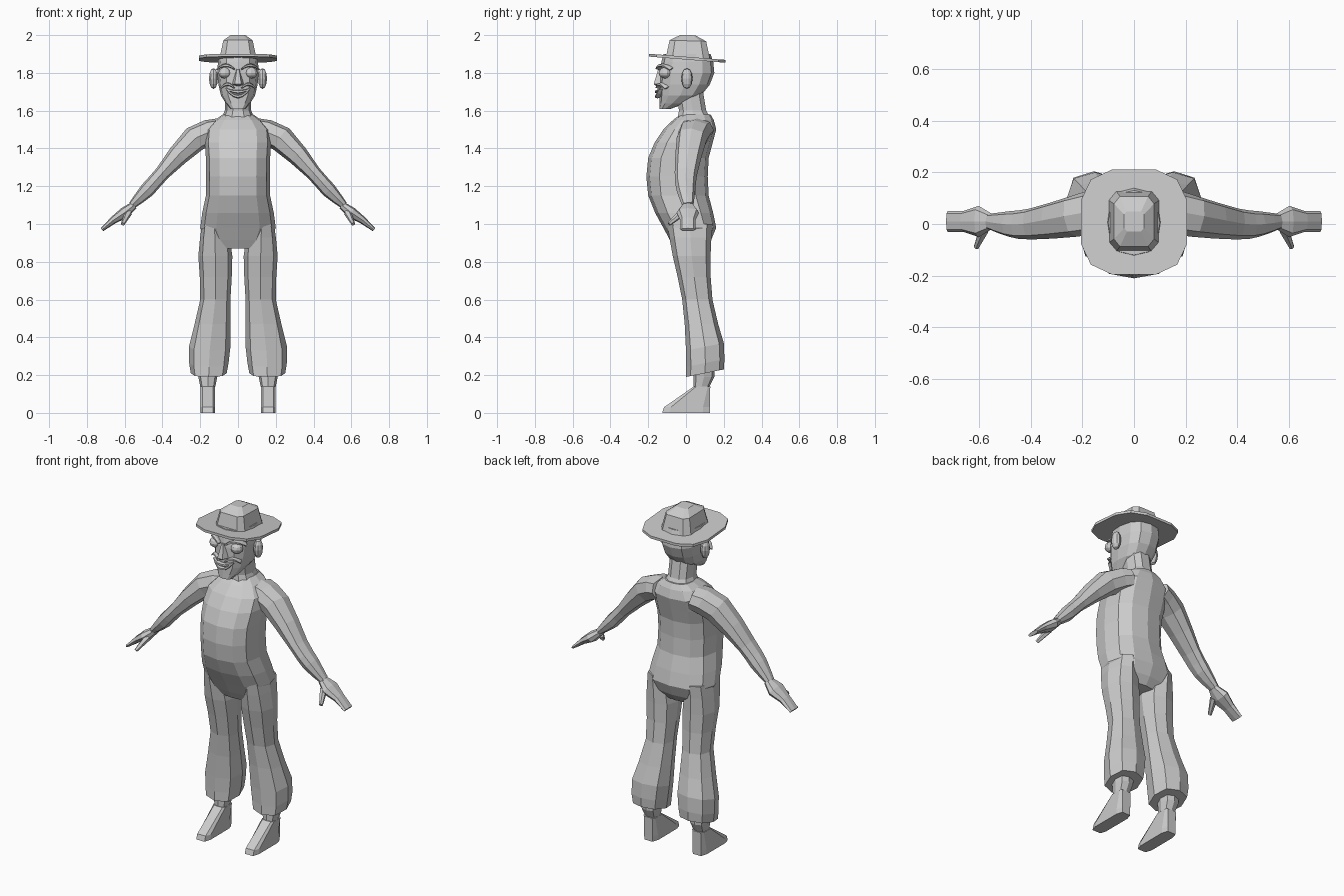
import bpy, bmesh, math
from mathutils import Vector, Matrix

cube = bpy.data.objects.get("Cube")
if cube:
    bpy.data.objects.remove(cube, do_unlink=True)

grey = bpy.data.materials.new("plain grey")
grey.use_nodes = True
tone = (.6, .6, .6, 1)
grey.diffuse_color = tone
grey.node_tree.nodes["Principled BSDF"].inputs["Base Color"].default_value = tone


def finish(name, bm):
    """Turn a bmesh into a flat shaded grey object."""
    bmesh.ops.recalc_face_normals(bm, faces=bm.faces)
    mesh = bpy.data.meshes.new(name)
    bm.to_mesh(mesh)
    bm.free()
    mesh.materials.append(grey)
    obj = bpy.data.objects.new(name, mesh)
    bpy.context.collection.objects.link(obj)


def rounded(value, power):
    """Push a sine or cosine outwards to square off a circle."""
    return math.copysign(abs(value) ** (2 / power), value)


def loft(name, rings, sides=8, power=2.5, turn=0):
    """Skin rounded-square rings, each given as centre and two half axes."""
    bm = bmesh.new()
    angles = [math.tau * (i + turn) / sides for i in range(sides)]
    loops = [[bm.verts.new(centre
                           + across * rounded(math.cos(angle), power)
                           + along * rounded(math.sin(angle), power))
              for angle in angles] for centre, across, along in rings]
    for low, high in zip(loops, loops[1:]):
        for i in range(sides):
            bm.faces.new((low[i - 1], low[i], high[i], high[i - 1]))
    bm.faces.new(loops[0])
    bm.faces.new(loops[-1])
    finish(name, bm)


def smooth(rows):
    """Add a curved in-between row after each row but the last."""
    result = []
    last = len(rows) - 1
    for i in range(last):
        before, start = rows[max(i - 1, 0)], rows[i]
        end, after = rows[i + 1], rows[min(i + 2, last)]
        middle = [(9 * (b + c) - a - d) / 16
                  for a, b, c, d in zip(before, start, end, after)]
        result += [start, middle]
    return result + [rows[last]]


def level_ring(height, half_width, front, back, x=0, slope=0):
    """A ring lying flat, or leaning along its depth by the slope."""
    half_depth = (back - front) / 2
    return (Vector((x, (front + back) / 2, height)),
            Vector((half_width, 0, 0)),
            Vector((0, half_depth, slope * half_depth)))


def level(rows, x=0, slope=0):
    return [level_ring(*row, x, slope) for row in rows]


def limb(rows, side):
    """Rings across a path of x, y, z, half thickness and half depth."""
    points = [Vector((side * x, y, z)) for x, y, z, thick, depth in rows]
    ends = [points[0]] + points + [points[-1]]
    rings = []
    for i, (x, y, z, thick, depth) in enumerate(rows):
        direction = (ends[i + 2] - ends[i]).normalized()
        across = Vector((0, 1, 0)).cross(direction).normalized()
        rings.append((points[i], across * thick, direction.cross(across) * depth))
    return rings


def face_fold(name, start, end, height, bend, side=1):
    """A tapered ridge wrapped round the face, its ends raised by the bend."""
    steps = 6
    rows = []
    for i in range(steps + 1):
        t = 2 * i / steps - 1
        x = (start + end) / 2 + t * (end - start) / 2
        rows.append((x, 6 * x * x - .15, height + bend * t * t,
                     .01 - .006 * abs(t), .015))
    loft(name, limb(rows, side), sides=6)


def ball(name, centre, size):
    bm = bmesh.new()
    bmesh.ops.create_uvsphere(
        bm, u_segments=10, v_segments=6, radius=1,
        matrix=Matrix.LocRotScale(Vector(centre), None, Vector(size)))
    finish(name, bm)


# Torso with a round belly, as height, half width, front and back
loft("torso", level(smooth([
    (.87, .13, -.06, .1), (.98, .2, -.12, .16), (1.15, .17, -.2, .12),
    (1.35, .17, -.2, .12), (1.5, .17, -.12, .16), (1.58, .08, -.03, .13)])), sides=12)

# Neck and head
loft("neck", level([
    (1.55, .09, -.05, .14), (1.6, .07, -.04, .11), (1.72, .07, -.06, .09)]), sides=10)
loft("head", level(smooth([
    (1.61, .04, -.14, -.08), (1.68, .09, -.14, .08),
    (1.8, .11, -.14, .15), (1.9, .1, -.12, .13)])), sides=12)

# Nose and lips
loft("nose", level([
    (1.73, .01, -.16, -.1), (1.74, .03, -.175, -.1), (1.82, .01, -.15, -.1)]), sides=6)
face_fold("upper_lip", -.06, .06, 1.7, .015)
face_fold("lower_lip", -.06, .06, 1.675, .04)

# Hat with a tilted flat brim and a chamfered crown
loft("hat_brim", level([
    (height, .21, -.2, .215) for height in (1.87, 1.885)], slope=-.08),
    sides=12, power=3, turn=.5)
loft("hat_crown", level([
    (1.88, .1, -.11, .13), (1.97, .08, -.09, .11), (2, .04, -.03, .05)], slope=-.03),
    power=5, turn=.5)

for word, side in (("left", 1), ("right", -1)):
    # Eyes, brows, smile folds and ears
    ball(word + "_eye", (side * .07, -.11, 1.8), (.035, .035, .03))
    face_fold(word + "_brow", .02, .11, 1.84, -.02, side)
    face_fold(word + "_smile_fold", .02, .09, 1.74, -.02, side)
    ball(word + "_ear", (side * .13, .005, 1.77), (.025, .03, .055))

    # Arm running into a flat hand
    loft(word + "_arm", limb(smooth([
        (.1, .06, 1.5, .06, .09), (.23, .03, 1.45, .07, .08), (.4, 0, 1.27, .04, .06),
        (.48, 0, 1.18, .04, .05), (.56, .01, 1.1, .02, .03)]), side))
    loft(word + "_hand", limb([
        (.55, .01, 1.1, .02, .03), (.6, .01, 1.06, .03, .06),
        (.66, .01, 1.02, .02, .04), (.72, .01, .97, .01, .04)], side))
    loft(word + "_thumb", limb([
        (.58, -.02, 1.06, .02, .02), (.61, -.09, 1, .01, .01)], side), sides=6)

    # Flared trouser leg with a slanted cuff
    rings = []
    for height, inner, outer, front, back in smooth([
            (1, .06, .19, -.1, .14), (.83, .03, .21, -.07, .13), (.6, .04, .2, -.02, .14),
            (.35, .04, .26, 0, .2), (.21, .06, .25, 0, .2)]):
        slant = .2 if height < .4 else 0
        rings.append(level_ring(height, (outer - inner) / 2, front, back,
                                side * (inner + outer) / 2, slant))
    loft(word + "_trouser_leg", rings)

    # Ankle and wedge shaped shoe
    foot_x = side * .16
    loft(word + "_ankle", level([
        (.22, .055, .04, .15), (.19, .05, .04, .15), (.14, .04, .04, .125)], foot_x))
    loft(word + "_shoe", level([
        (0, .04, -.13, .13), (.03, .04, -.12, .13), (.14, .04, .04, .13)], foot_x),
        power=5, turn=.5)
